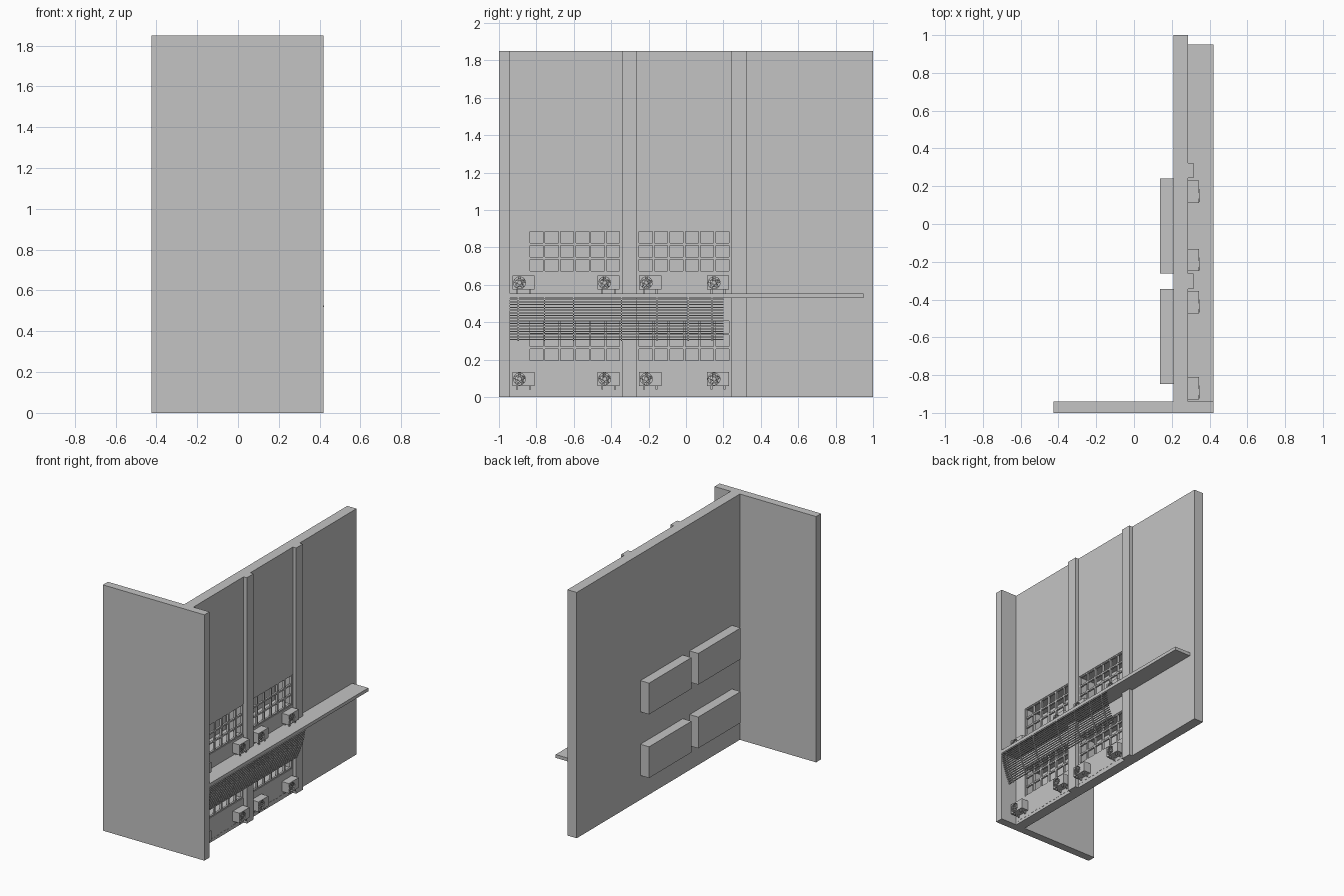
import bpy, bmesh, math
from mathutils import Matrix, Vector

if "Cube" in bpy.data.objects:
    bpy.data.objects.remove(bpy.data.objects["Cube"])

mat = bpy.data.materials.new("plain_grey")
mat.diffuse_color = (0.55, 0.55, 0.55, 1)
mat.use_nodes = True
mat.node_tree.nodes["Principled BSDF"].inputs["Base Color"].default_value = mat.diffuse_color


def make(name, build):
    """Create one object whose mesh is filled by build(bm)."""
    bm = bmesh.new()
    build(bm)
    me = bpy.data.meshes.new(name)
    bm.to_mesh(me)
    bm.free()
    me.materials.append(mat)
    ob = bpy.data.objects.new(name, me)
    bpy.context.collection.objects.link(ob)
    return ob


def box(bm, x0, x1, y0, y1, z0, z1):
    m = Matrix.Translation(((x0 + x1) / 2, (y0 + y1) / 2, (z0 + z1) / 2)) @ \
        Matrix.Diagonal((x1 - x0, y1 - y0, z1 - z0, 1))
    bmesh.ops.create_cube(bm, size=1, matrix=m)


def disc(bm, x0, x1, y, z, r, n=20):
    m = Matrix.Translation(((x0 + x1) / 2, y, z)) @ Matrix.Rotation(math.pi / 2, 4, 'Y')
    bmesh.ops.create_cone(bm, cap_ends=True, segments=n, radius1=r, radius2=r,
                          depth=x1 - x0, matrix=m)


def ring(bm, x, y, z, r, t, n=20):
    """Flat square-section ring facing +x."""
    rows = []
    for i in range(n):
        a = 2 * math.pi * i / n
        rows.append([bm.verts.new((x + dx, y + math.cos(a) * q, z + math.sin(a) * q))
                     for dx, q in ((-t, r - t), (t, r - t), (t, r + t), (-t, r + t))])
    for i in range(n):
        p, q = rows[i], rows[(i + 1) % n]
        for k in range(4):
            bm.faces.new((p[k], p[(k + 1) % 4], q[(k + 1) % 4], q[k]))


def cut(targets, cutter):
    """Subtract the cutter from the targets and remove it."""
    cutter.hide_render = True
    for ob in targets:
        mod = ob.modifiers.new("cut", 'BOOLEAN')
        mod.operation = 'DIFFERENCE'
        mod.solver = 'EXACT'
        mod.object = cutter
        dg = bpy.context.evaluated_depsgraph_get()
        me = bpy.data.meshes.new_from_object(ob.evaluated_get(dg))
        ob.modifiers.clear()
        ob.data = me
    bpy.data.objects.remove(cutter)


# Main wall, end wall, ledge and columns
FACE = 0.287
wall = make("main_wall", lambda bm: box(bm, 0.21, FACE, -0.94, 1, 0, 1.85))
make("end_wall", lambda bm: box(bm, -0.425, 0.42, -1, -0.94, 0, 1.85))
make("ledge", lambda bm: box(bm, FACE, 0.42, -0.94, 0.95, 0.53, 0.555))


def columns(bm):
    for y in (-0.343, 0.243):
        box(bm, FACE, 0.314, y, y + 0.08, 0, 1.85)


make("columns", columns)

# Window recesses that push out behind the wall
WINDOWS = [(y, z) for y in (-0.847, -0.262) for z in (0.183, 0.662)]
WW, WH = 0.504, 0.235


def rooms(bm):
    for y, z in WINDOWS:
        box(bm, 0.138, 0.21, y, y + WW, z, z + WH)


def recesses(bm):
    for y, z in WINDOWS:
        box(bm, 0.143, 0.32, y + 0.004, y + WW - 0.004, z + 0.004, z + WH - 0.004)


room = make("window_recess_boxes", rooms)
cut([wall, room], make("recess_cutter", recesses))


# Window bars: six columns by three rows
def bars(bm):
    t = 0.006
    for y, z in WINDOWS:
        for i in range(7):
            c = y + t + (WW - 2 * t) * i / 6
            box(bm, 0.268, 0.284, c - t, c + t, z, z + WH)
        for j in range(4):
            c = z + t + (WH - 2 * t) * j / 3
            box(bm, 0.269, 0.283, y, y + WW, c - t, c + t)


make("window_bars", bars)

# Air conditioning units
UNITS = [(y, z) for y in (-0.928, -0.473, -0.25, 0.112) for z in (0.06, 0.574)]
AX, FY, FZ, FR = 0.345, 0.038, 0.037, 0.033


def cases(bm):
    for y, z in UNITS:
        box(bm, FACE, AX, y, y + 0.118, z, z + 0.075)


def fan_holes(bm):
    for y, z in UNITS:
        disc(bm, AX - 0.025, AX + 0.02, y + FY, z + FZ, FR)


def feet(bm):
    for y, z in UNITS:
        for fy in (0.025, 0.093):
            for x in (0.296, 0.332):
                box(bm, x - 0.004, x + 0.004, y + fy - 0.005, y + fy + 0.005, z - 0.02, z)


def fans(bm):
    for y, z in UNITS:
        c = Vector((AX - 0.012, y + FY, z + FZ))
        disc(bm, c.x - 0.013, c.x + 0.006, c.y, c.z, 0.008, 12)
        for k in range(5):
            m = Matrix.Translation(c) @ Matrix.Rotation(k * math.tau / 5, 4, 'X') @ \
                Matrix.Translation((0, 0, 0.018)) @ Matrix.Rotation(0.5, 4, 'Z') @ \
                Matrix.Diagonal((0.002, 0.017, 0.024, 1))
            bmesh.ops.create_cube(bm, size=1, matrix=m)


def grilles(bm):
    for y, z in UNITS:
        for r in (0.011, 0.022, 0.033):
            ring(bm, AX, y + FY, z + FZ, r, 0.0012)
        for k in range(4):
            m = Matrix.Translation((AX, y + FY, z + FZ)) @ \
                Matrix.Rotation(k * math.pi / 4, 4, 'X') @ \
                Matrix.Diagonal((0.0016, 0.0016, 2 * FR, 1))
            bmesh.ops.create_cube(bm, size=1, matrix=m)


case = make("cooling_unit_cases", cases)
cut([case], make("fan_cutter", fan_holes))
make("cooling_unit_feet", feet)
make("fan_blades", fans)
make("fan_grilles", grilles)


# Hanging slatted screen under the ledge, curving in towards the wall
def screen_x(t):
    return 0.418 - 0.065 * t ** 1.5


def slats(bm):
    n = 16
    for i in range(n):
        t = i / (n - 1)
        x, z = screen_x(t), 0.523 - 0.216 * t
        box(bm, x - 0.003, x + 0.003, -0.94, 0.2, z - 0.003, z + 0.003)


def hangers(bm):
    n = 8
    for y in (-0.897, -0.757, -0.602, -0.345, -0.155, 0.012, 0.14):
        rows = []
        for i in range(n + 1):
            t = i / n
            x, z = screen_x(t) - 0.003, 0.53 - 0.23 * t
            rows.append([bm.verts.new((x + a, y + b, z)) for a, b in
                         ((-0.004, -0.003), (0.004, -0.003), (0.004, 0.003), (-0.004, 0.003))])
        for p, q in zip(rows, rows[1:]):
            for k in range(4):
                bm.faces.new((p[k], q[k], q[(k + 1) % 4], p[(k + 1) % 4]))
        bm.faces.new(rows[0])
        bm.faces.new(rows[-1][::-1])


make("screen_slats", slats)
make("screen_hangers", hangers)


# Thin broken trim line along the foot of the wall
def trim(bm):
    for i in range(30):
        y = -0.93 + i * 0.039
        z = 0.018 + 0.016 * i / 30 + 0.003 * math.sin(i * 1.7)
        box(bm, FACE - 0.001, FACE + 0.002, y, y + 0.02, z, z + 0.003)


make("wall_foot_trim", trim)

for ob in bpy.data.objects:
    bm = bmesh.new()
    bm.from_mesh(ob.data)
    bmesh.ops.recalc_face_normals(bm, faces=bm.faces)
    bm.to_mesh(ob.data)
    bm.free()
